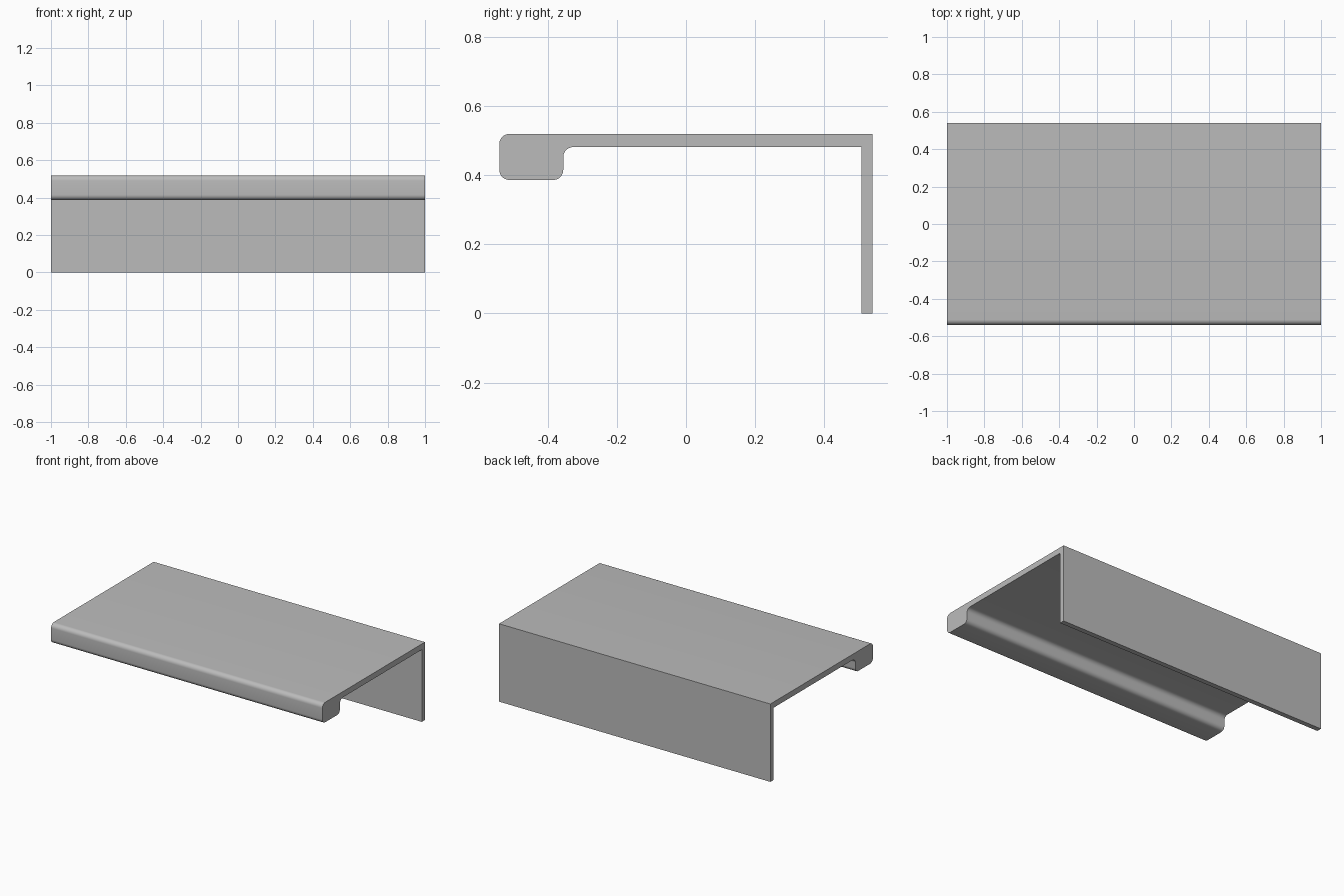
import bpy, bmesh, math

if "Cube" in bpy.data.objects:
    bpy.data.objects.remove(bpy.data.objects["Cube"])

HALF_LENGTH = 1.0
RADIUS = 0.029
STEPS = 8

grey = bpy.data.materials.new("plain grey")
grey.diffuse_color = (0.5, 0.5, 0.5, 1)
grey.use_nodes = True
grey.node_tree.nodes["Principled BSDF"].inputs["Base Color"].default_value = grey.diffuse_color


def arc(cy, cz, start, end):
    """Points of a quarter-round in the y-z plane, angles in degrees."""
    pts = []
    for i in range(STEPS + 1):
        a = math.radians(start + (end - start) * i / STEPS)
        pts.append((cy + RADIUS * math.cos(a), cz + RADIUS * math.sin(a)))
    return pts


# Key levels of the cross-section
front, lip_back, leg_front, back = -0.54, -0.355, 0.507, 0.54
top, under, lip_bottom = 0.519, 0.481, 0.386
r = RADIUS

# One continuous section: top panel, back leg, rounded front lip
profile = [(back, top)]
profile += arc(front + r, top - r, 90, 180)
profile += arc(front + r, lip_bottom + r, 180, 270)
profile += arc(lip_back - r, lip_bottom + r, 270, 360)
profile += arc(lip_back + r, under - r, 180, 90)
profile += [(leg_front, under), (leg_front, 0), (back, 0)]

# Extrude the section along the length
bm = bmesh.new()
section = bm.faces.new([bm.verts.new((-HALF_LENGTH, y, z)) for y, z in profile])
extruded = bmesh.ops.extrude_face_region(bm, geom=[section])
moved = [g for g in extruded["geom"] if isinstance(g, bmesh.types.BMVert)]
bmesh.ops.translate(bm, vec=(2 * HALF_LENGTH, 0, 0), verts=moved)
bmesh.ops.recalc_face_normals(bm, faces=bm.faces)

mesh = bpy.data.meshes.new("edge_profile")
bm.to_mesh(mesh)
bm.free()
mesh.materials.append(grey)
obj = bpy.data.objects.new("edge_profile", mesh)
bpy.context.collection.objects.link(obj)

# Smooth rounds, sharp corners
bpy.context.view_layer.objects.active = obj
obj.select_set(True)
bpy.ops.object.shade_smooth_by_angle(angle=math.radians(30))
